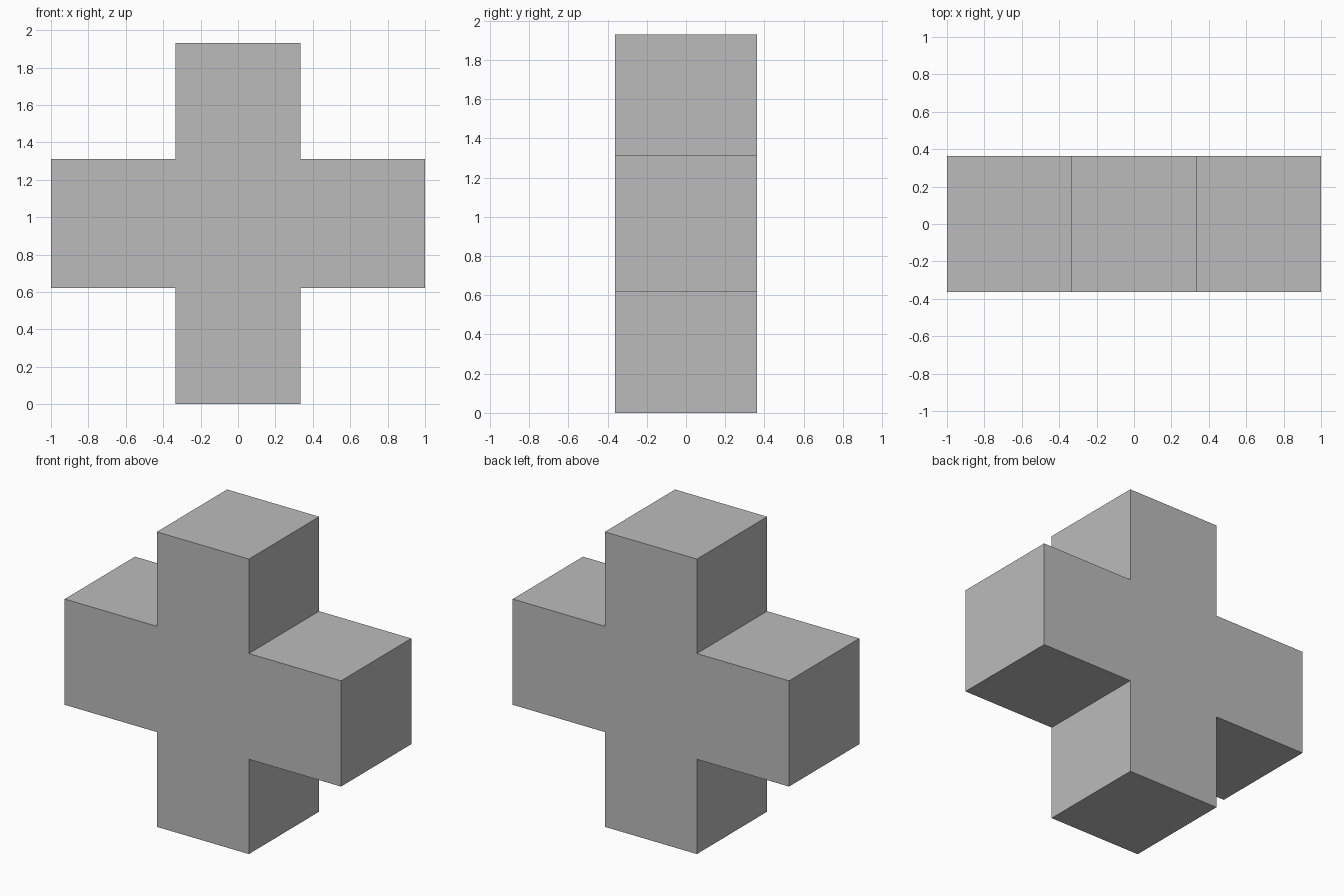
import bpy
import bmesh

if "Cube" in bpy.data.objects:
    bpy.data.objects.remove(bpy.data.objects["Cube"])

HALF_W = 1.0            # reach of the side arms
POST = 0.333            # half width of the upright
DEPTH = 0.363           # half depth of the whole block
LOW, HIGH, TOP = 0.62, 1.312, 1.93

grey = bpy.data.materials.new("plain grey")
grey.diffuse_color = (0.5, 0.5, 0.5, 1.0)
grey.use_nodes = True
grey.node_tree.nodes["Principled BSDF"].inputs["Base Color"].default_value = grey.diffuse_color

# Right half of the outline, mirrored to close the plus shape
right = [(POST, 0), (POST, LOW), (HALF_W, LOW),
         (HALF_W, HIGH), (POST, HIGH), (POST, TOP)]
outline = right + [(-x, z) for x, z in reversed(right)]

# Extrude the outline from front to back
bm = bmesh.new()
front = bm.faces.new([bm.verts.new((x, -DEPTH, z)) for x, z in outline])
extruded = bmesh.ops.extrude_face_region(bm, geom=[front], use_keep_orig=True)
back_verts = [g for g in extruded["geom"] if isinstance(g, bmesh.types.BMVert)]
bmesh.ops.translate(bm, verts=back_verts, vec=(0, 2 * DEPTH, 0))
bmesh.ops.recalc_face_normals(bm, faces=bm.faces[:])

mesh = bpy.data.meshes.new("plus_block")
bm.to_mesh(mesh)
bm.free()
mesh.materials.append(grey)
bpy.context.collection.objects.link(bpy.data.objects.new("plus_block", mesh))
